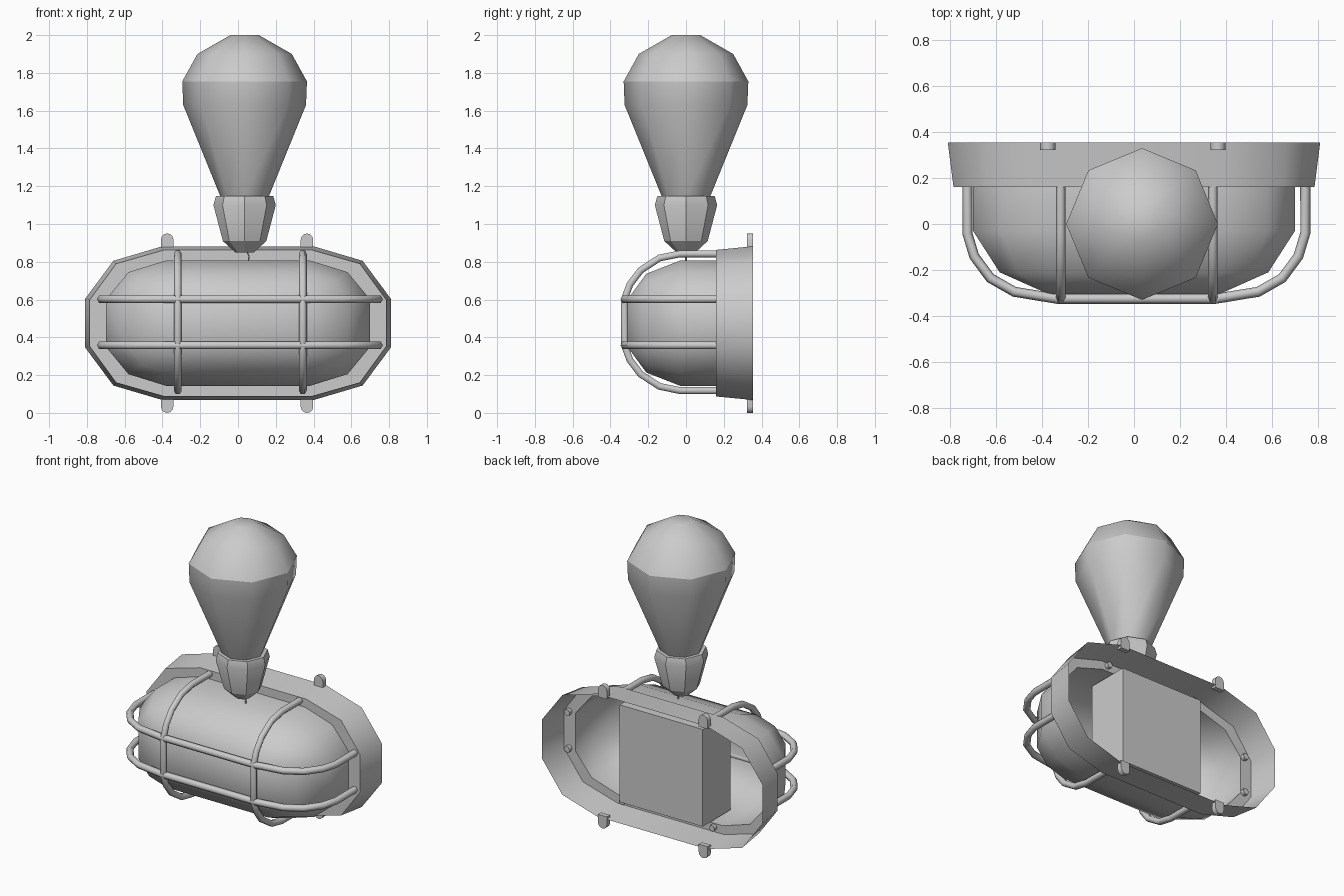
import bpy, bmesh
from math import cos, sin, pi, radians
from mathutils import Vector

if "Cube" in bpy.data.objects:
    bpy.data.objects.remove(bpy.data.objects["Cube"])

ZC = 0.475   # height of the lamp's centre line


def make(name, verts, faces, angle=40):
    bm = bmesh.new()
    vs = [bm.verts.new(v) for v in verts]
    for f in faces:
        bm.faces.new([vs[i] for i in f])
    bmesh.ops.remove_doubles(bm, verts=bm.verts[:], dist=1e-4)
    bmesh.ops.recalc_face_normals(bm, faces=bm.faces[:])
    me = bpy.data.meshes.new(name)
    bm.to_mesh(me)
    bm.free()
    ob = bpy.data.objects.new(name, me)
    bpy.context.collection.objects.link(ob)
    smooth(ob, angle)
    return ob


def smooth(ob, angle):
    bpy.ops.object.select_all(action='DESELECT')
    bpy.context.view_layer.objects.active = ob
    ob.select_set(True)
    bpy.ops.object.shade_smooth_by_angle(angle=radians(angle))


def loft(name, rings, cap_start=False, cap_end=False, angle=40):
    """Skin a list of closed rings with equal point counts."""
    n = len(rings[0])
    verts = [p for r in rings for p in r]
    faces = [(k * n + i, k * n + (i + 1) % n, (k + 1) * n + (i + 1) % n, (k + 1) * n + i)
             for k in range(len(rings) - 1) for i in range(n)]
    if cap_start:
        faces.append(tuple(range(n)))
    if cap_end:
        faces.append(tuple(range((len(rings) - 1) * n, len(rings) * n)))
    return make(name, verts, faces, angle)


def oval(corner, y):
    """Mirror one corner's (x, z) points into a full ring at depth y."""
    c = list(corner)
    pts = (c + [(-x, z) for x, z in reversed(c)] +
           [(-x, -z) for x, z in c] + [(x, -z) for x, z in reversed(c)])
    return [(x, y, ZC + z) for x, z in pts]


def lathe(name, profile, bottom=False, top=False, angle=40):
    rings = [[(0.035 + r * cos(i * pi / 4), r * sin(i * pi / 4), z) for i in range(8)]
             for r, z in profile]
    return loft(name, rings, bottom, top, angle)


def tube(name, pts, radius):
    cu = bpy.data.curves.new(name, 'CURVE')
    cu.dimensions = '3D'
    cu.bevel_depth = radius
    cu.bevel_resolution = 1
    cu.use_fill_caps = True
    sp = cu.splines.new('POLY')
    sp.points.add(len(pts) - 1)
    for p, co in zip(sp.points, pts):
        p.co = (*co, 1)
    tmp = bpy.data.objects.new(name + "_path", cu)
    bpy.context.collection.objects.link(tmp)
    dg = bpy.context.evaluated_depsgraph_get()
    me = bpy.data.meshes.new_from_object(tmp.evaluated_get(dg))
    bpy.data.objects.remove(tmp)
    ob = bpy.data.objects.new(name, me)
    bpy.context.collection.objects.link(ob)
    smooth(ob, 65)


# Glass cover: oval walls shrinking to a flat front
glass = [(0.70, 0.125), (0.58, 0.27), (0.38, 0.332)]
core = (0.36, 0.125)


def shrink(t):
    return [(core[0] + (x - core[0]) * t, core[1] + (z - core[1]) * t) for x, z in glass]


cover_rings = [oval(shrink(t), y) for t, y in [(1, 0.16), (1, -0.03), (0.66, -0.21)]]
n = 12
verts = [p for r in cover_rings for p in r] + oval([core], -0.31)
faces = [(k * n + i, k * n + (i + 1) % n, (k + 1) * n + (i + 1) % n, (k + 1) * n + i)
         for k in range(2) for i in range(n)]
for q in range(4):   # corner fans and straight strips around the front panel
    a, c = 2 * n + q * 3, 3 * n + q
    faces += [(a, a + 1, c), (a + 1, a + 2, c),
              (a + 2, 2 * n + (q * 3 + 3) % n, 3 * n + (q + 1) % 4, c)]
faces.append(tuple(range(3 * n, 3 * n + 4)))
make("glass_cover", verts, faces, 50)

# Hollow rim: flared wall and front lip running in to the glass
back = [(0.81, 0.128), (0.66, 0.33), (0.40, 0.407)]
front = [(0.785, 0.123), (0.645, 0.315), (0.39, 0.388)]
loft("mounting_rim", [oval(back, 0.355), oval(front, 0.16), oval(glass, 0.16)], angle=50)

# Inner box
xs, ys, zs = (-0.305, 0.305), (-0.03, 0.26), (0.155, 0.80)
loft("inner_box", [[(xs[0], y, zs[0]), (xs[1], y, zs[0]), (xs[1], y, zs[1]), (xs[0], y, zs[1])]
                   for y in ys], True, True, 30)

# Guard bars: half paths mirrored about the centre
h = [(0.735, 0.185), (0.735, -0.04), (0.705, -0.14), (0.635, -0.235), (0.53, -0.295), (0.345, -0.325)]
for s, tag in ((1, "upper"), (-1, "lower")):
    z = 0.48 + s * 0.122
    tube("guard_bar_" + tag, [(0.01 + x, y, z) for x, y in h] +
         [(0.01 - x, y, z) for x, y in reversed(h)], 0.022)
v = [(0.362, 0.185), (0.362, -0.03), (0.34, -0.14), (0.275, -0.24), (0.20, -0.297), (0.125, -0.325)]
for s, tag in ((1, "right"), (-1, "left")):
    x = 0.012 + s * 0.331
    tube("guard_hoop_" + tag, [(x, y, 0.48 + z) for z, y in v] +
         [(x, y, 0.48 - z) for z, y in reversed(v)], 0.021)

# Round-ended mounting tabs
for sx in (-1, 1):
    for sz in (-1, 1):
        w = 0.033
        prof = [(-w, 0.39), (w, 0.39)] + [(w * cos(i * pi / 6), 0.442 + w * sin(i * pi / 6)) for i in range(7)]
        loft("mounting_tab", [[(-0.005 + sx * 0.37 + a, y, ZC + sz * b) for a, b in prof]
                              for y in (0.322, 0.355)], True, True, 40)

# Bulb: socket, glass body and glass crown
lathe("bulb_socket", [(0.05, 0.85), (0.115, 0.91), (0.165, 1.10), (0.152, 1.147), (0.125, 1.147)],
      bottom=True, angle=30)
lathe("bulb_body", [(0.128, 1.145), (0.325, 1.63), (0.33, 1.755)], angle=50)
lathe("bulb_crown", [(0.33, 1.755), (0.25, 1.90), (0.075, 2.0)], top=True, angle=60)

# Short wire under the bulb
tube("bulb_wire", [(0.045, 0, 0.86), (0.058, 0, 0.83), (0.055, 0, 0.80)], 0.004)
